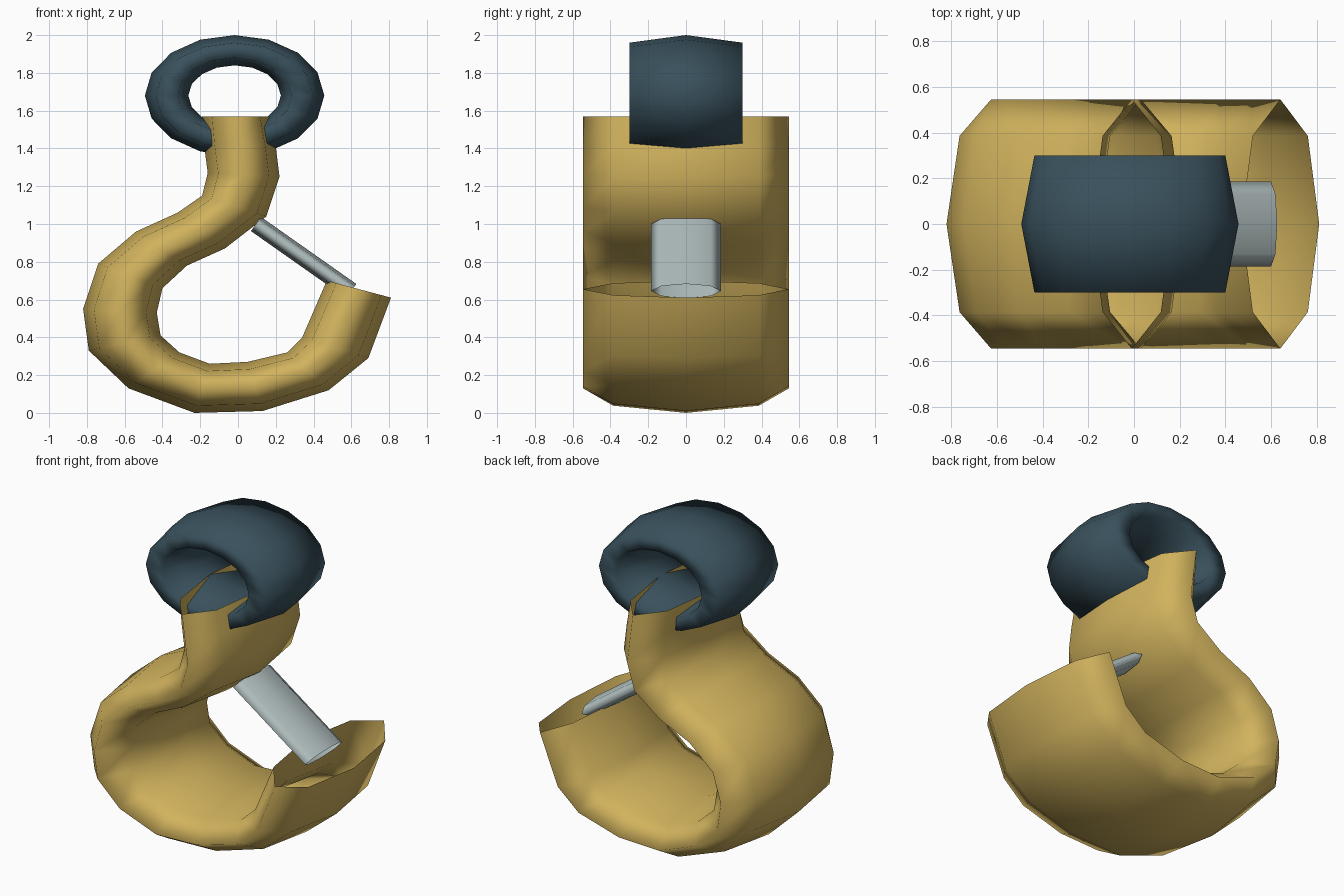
import bpy
import bmesh
from math import sin, cos, tau
from mathutils import Vector

cube = bpy.data.objects.get("Cube")
if cube:
    bpy.data.objects.remove(cube)


def material(name, color):
    mat = bpy.data.materials.new(name)
    mat.use_nodes = True
    mat.diffuse_color = (*color, 1)
    bsdf = next(n for n in mat.node_tree.nodes if n.type == 'BSDF_PRINCIPLED')
    bsdf.inputs["Base Color"].default_value = (*color, 1)
    return mat


def tube(name, pairs, half_width, sides, mat, closed=False):
    """Loft flattened polygon sections; each pair is the two rim points (x, z) at mid depth."""
    bm = bmesh.new()
    rings = []
    for (ax, az), (bx, bz) in pairs:
        a, b = Vector((ax, 0, az)), Vector((bx, 0, bz))
        middle, reach = (a + b) / 2, (a - b) / 2
        side = Vector((0, half_width, 0))
        angles = [tau * k / sides for k in range(sides)]
        rings.append([bm.verts.new(middle + reach * cos(t) + side * sin(t)) for t in angles])
    following = rings[1:] + rings[:1] if closed else rings[1:]
    for r, s in zip(rings, following):
        for k in range(sides):
            n = (k + 1) % sides
            bm.faces.new((r[k], r[n], s[n], s[k]))
    bmesh.ops.recalc_face_normals(bm, faces=bm.faces[:])
    for face in bm.faces:
        face.smooth = True
    mesh = bpy.data.meshes.new(name)
    bm.to_mesh(mesh)
    bm.free()
    mesh.materials.append(mat)
    obj = bpy.data.objects.new(name, mesh)
    bpy.context.collection.objects.link(obj)
    return obj


gold = material("warm gold", (0.64, 0.45, 0.11))
slate = material("dark slate blue", (0.04, 0.08, 0.105))
steel = material("pale steel", (0.45, 0.53, 0.53))

# Hook body: outer and inner rim points from the open neck round to the open tip
hook_sections = [
    ((-.19, 1.57), (.17, 1.57)),
    ((-.18, 1.42), (.2, 1.41)),
    ((-.16, 1.27), (.22, 1.25)),
    ((-.19, 1.15), (.15, 1.04)),
    ((-.32, 1.06), (-.07, .87)),
    ((-.54, .96), (-.27, .78)),
    ((-.74, .79), (-.4, .66)),
    ((-.82, .55), (-.43, .53)),
    ((-.79, .33), (-.41, .41)),
    ((-.58, .13), (-.31, .32)),
    ((-.23, 0), (-.15, .26)),
    ((.13, .01), (.05, .27)),
    ((.48, .12), (.26, .32)),
    ((.69, .29), (.34, .4)),
    ((.81, .61), (.47, .7)),
]
tube("hook_body", hook_sections, .545, 8, gold)

# Top ring: oval loop passing through the neck
segments = 16
ring_sections = []
for i in range(segments):
    t = tau * i / segments
    ring_sections.append([(-.018 + sin(t) * rx, 1.68 + cos(t) * rz)
                          for rx, rz in ((.475, .32), (.245, .16))])
tube("top_ring", ring_sections, .346, 6, slate, closed=True)

# Safety latch: flattened open bar from the neck to the tip
start, end = Vector((.095, 1.0)), Vector((.6, .645))
along = (end - start).normalized()
offset = Vector((-along.y, along.x)) * .046
tube("safety_latch", [(p + offset, p - offset) for p in (start, end)], .185, 8, steel)
